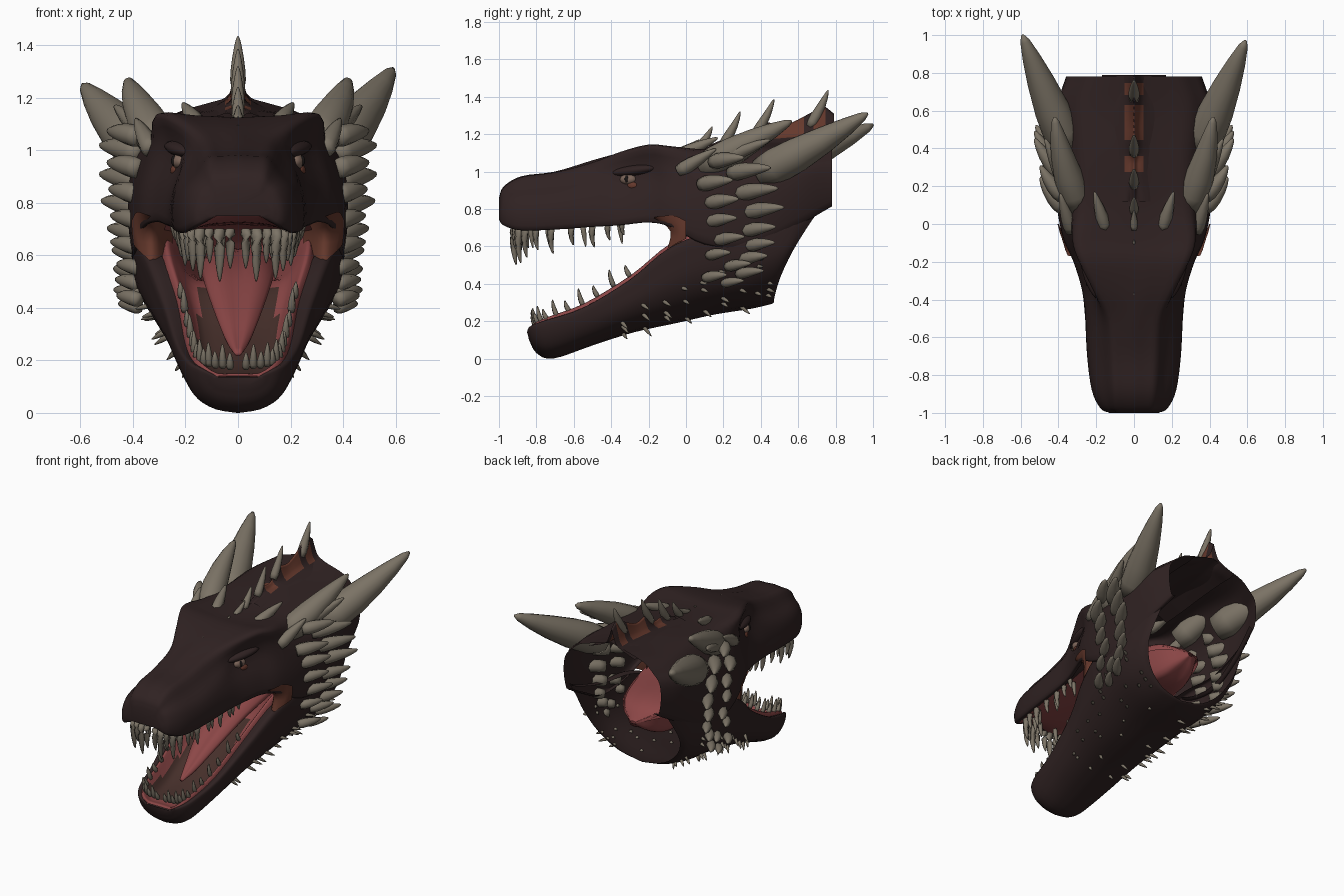
import bpy, bmesh, math, random
from mathutils import Vector as V, Matrix

if "Cube" in bpy.data.objects:
    bpy.data.objects.remove(bpy.data.objects["Cube"])
random.seed(4)

def material(name, col):
    m = bpy.data.materials.new(name)
    m.diffuse_color = (*col, 1)
    m.use_nodes = True
    m.node_tree.nodes["Principled BSDF"].inputs["Base Color"].default_value = m.diffuse_color
    return m

SKIN = material("dark_hide", (0.029, 0.016, 0.016))
BONE = material("horn_bone", (0.20, 0.172, 0.132))
PINK = material("mouth_pink", (0.26, 0.062, 0.062))
RUST = material("rust_membrane", (0.13, 0.04, 0.025))
FLOOR = material("mouth_floor", (0.06, 0.028, 0.023))
EYE = material("eye_amber", (0.2, 0.13, 0.10))
PUPIL = material("pupil_black", (0.01, 0.008, 0.008))

def finish(bm, name, mats):
    bmesh.ops.recalc_face_normals(bm, faces=bm.faces)
    for f in bm.faces:
        f.smooth = True
    me = bpy.data.meshes.new(name)
    bm.to_mesh(me)
    bm.free()
    for m in mats:
        me.materials.append(m)
    ob = bpy.data.objects.new(name, me)
    bpy.context.collection.objects.link(ob)
    return ob

def curve(pts, n):
    """Catmull-Rom through the points, n steps per span."""
    p = [V(q) for q in pts]
    p = [p[0] * 2 - p[1]] + p + [p[-1] * 2 - p[-2]]
    out = []
    for i in range(1, len(p) - 2):
        a, b, c, d = p[i - 1:i + 3]
        for k in range(n):
            t = k / n
            out.append(0.5 * (2 * b + (c - a) * t + (2 * a - 5 * b + 4 * c - d) * t * t
                              + (3 * b - a - 3 * c + d) * t ** 3))
    return out + [p[-2]]

def smooth_rows(rows, n=4, m=3):
    rows = [curve(r, m) for r in rows]
    cols = [curve(c, n) for c in zip(*rows)]
    return [list(r) for r in zip(*cols)]

def sheet(name, rows, mats, rule=None, cap=False, mirror=False):
    """Half rows run from the centre line outward; the other half is mirrored."""
    bm = bmesh.new()
    flip = lambda v: V((-v.x, v.y, v.z))
    sets = [rows, [[flip(v) for v in r] for r in rows]] if mirror else \
        [[[flip(v) for v in reversed(r[1:])] + list(r) for r in rows]]
    for s in sets:
        g = [[bm.verts.new(v) for v in r] for r in s]
        for a, b in zip(g, g[1:]):
            for i in range(len(a) - 1):
                f = bm.faces.new((a[i], a[i + 1], b[i + 1], b[i]))
                if rule:
                    f.material_index = rule(f.calc_center_median())
        if cap:
            bm.faces.new(g[0])
    return finish(bm, name, mats)

def add_spike(bm, base, tip, r, bend=(0, 0, 0), seg=8):
    a, c = V(base), V(tip)
    b = (a + c) / 2 + V(bend)
    rings = []
    for t, k in ((0, .85), (.15, 1), (.35, .95), (.6, .74), (.8, .5), (.95, .26), (1, .08)):
        p = a * (1 - t) ** 2 + b * 2 * t * (1 - t) + c * t * t
        d = ((b - a) * (1 - t) + (c - b) * t).normalized()
        q = d.to_track_quat('Z', 'Y')
        rings.append([bm.verts.new(p + q @ V((math.cos(w) * r * k, math.sin(w) * r * k, 0)))
                      for w in (2 * math.pi * i / seg for i in range(seg))])
    for u, v in zip(rings, rings[1:]):
        for i in range(seg):
            j = (i + 1) % seg
            bm.faces.new((u[i], u[j], v[j], v[i]))
    bm.faces.new(rings[0])
    bm.faces.new(rings[-1])

def spikes(name, items, mirror=True, seg=8):
    bm = bmesh.new()
    for base, tip, r, *bend in items:
        bend = bend[0] if bend else (0, 0, 0)
        for s in ((1, -1) if mirror else (1,)):
            add_spike(bm, *[(s * p[0], p[1], p[2]) for p in (base, tip)], r,
                      (s * bend[0], bend[1], bend[2]), seg)
    return finish(bm, name, [BONE])

# --- skull: y, top z, brow x/z, eye-line x/z, lip x/z
skull = [(-1, .86, .08, .85, .11, .80, .12, .745), (-.975, .92, .10, .91, .155, .84, .17, .715),
         (-.88, .975, .11, .965, .20, .85, .215, .69), (-.7, 1.0, .12, .99, .225, .86, .24, .695),
         (-.5, 1.06, .14, 1.04, .225, .9, .255, .71), (-.35, 1.10, .21, 1.10, .22, .95, .275, .72),
         (-.2, 1.125, .285, 1.14, .265, .98, .32, .735), (-.08, 1.12, .315, 1.13, .34, .95, .37, .71),
         (.1, 1.13, .29, 1.11, .385, .92, .40, .62), (.35, 1.16, .28, 1.12, .41, .95, .40, .60),
         (.6, 1.18, .29, 1.12, .41, 1.0, .38, .72), (.78, 1.21, .24, 1.14, .35, 1.03, .34, .82)]
rows = [[(0, y, zt), (wb * .55, y, zt * .5 + zb * .5), (wb, y, zb),
         ((wb + we) / 2 + (.01 if y > 0 else -.005), y, zb * .5 + ze * .5), (we, y, ze),
         ((we + wl) / 2 + .015, y, (ze + zl) / 2), (wl, y, zl), (wl - .035, y, zl + .005)]
        for y, zt, wb, zb, we, ze, wl, zl in skull]
sheet("skull", smooth_rows(rows), [SKIN], cap=True)

# --- palate, narrowing into the closed throat
pal = [(s[0] + .02, s[6] - .02 - max(0, s[0] + .4) * .22, s[7] - .004) for s in skull[:8]]
pal += [(.1, .27, .68), (.35, .20, .67), (.48, .13, .645), (.56, .02, .60)]
sheet("palate", smooth_rows([[(0, y, z + .04 * min(1, w * 6)), (w * .6, y, z + .03 * min(1, w * 6)), (w, y, z)]
                             for y, w, z in pal]), [PINK])

# --- lower jaw with an inward lip: lip y/z/x, mid x, keel y/z
jaw = [(-.85, .14, .09, .09, -.84, .10), (-.835, .17, .15, .15, -.80, .03), (-.76, .20, .195, .19, -.71, .0),
       (-.55, .27, .235, .23, -.5, .07), (-.3, .42, .28, .28, -.28, .14), (-.1, .58, .34, .34, -.05, .19),
       (.1, .66, .385, .38, .15, .235), (.35, .68, .40, .395, .34, .265), (.6, .76, .38, .385, .45, .29),
       (.74, .83, .345, .36, .47, .30)]
lip = (.015, .02, .025, .035, .05, .06, .05, .03, .02, .01)
rows = []
for (yt, zt, wt, wm, yb, zb), e in zip(jaw, lip):
    mix = lambda x, k: (x, yb + (yt - yb) * k ** 1.5, zb + (zt - zb) * k)
    rows.append([mix(0, 0), mix(wm * .45, .07), mix(wm * .8, .26), mix(wm * .98, .52), mix(wt + .005, .8),
                 mix(wt, 1), (wt - e, yt + .005, zt - .003)])
jaw_rows = smooth_rows(rows)
sheet("lower_jaw", jaw_rows, [SKIN], cap=True)

# --- gums and mouth floor
gum = [(j[0] + .01, j[1], j[2] - e + .004, d) for j, e, d in zip(jaw, lip, (.0, .02, .06, .09, .1, .1))]
gum += [(.1, .64, .28, .13), (.35, .64, .20, .15), (.48, .63, .13, .1), (.56, .60, .02, .01)]
floor_rule = lambda c: 1 if abs(c.x) < .15 and -.76 < c.y < -.1 else 0
sheet("gums", smooth_rows([[(0, y, z - d), (w * .55, y, z - d), (w * .78, y, z - d * .3),
                            (w * .93, y, z + d * .3), (w, y, z - .005)] for y, z, w, d in gum]), [PINK, FLOOR], floor_rule)

# --- tongue
ton = [(-.60, .225, .012, .008), (-.5, .275, .045, .025), (-.35, .37, .085, .035), (-.1, .50, .13, .045),
       (.15, .56, .14, .05), (.35, .58, .11, .05), (.48, .6, .04, .03)]
rows = [[(0, y, z + h * .8), (w * .6, y, z + h), (w, y, z), (w * .6, y, z - h), (0, y, z - h)] for y, z, w, h in ton]
sheet("tongue", smooth_rows(rows), [PINK], cap=True)

# --- membranes at the mouth corners, folding inside the cheek
sheet("cheek_membrane", smooth_rows([
    [(.25, .06, .72), (.25, .06, .66), (.25, .02, .58)],
    [(.335, -.17, .75), (.32, -.08, .68), (.315, -.10, .57)],
    [(.384, -.07, .765), (.383, -.045, .68), (.37, -.06, .61)],
    [(.405, .0, .735), (.404, .0, .69), (.398, .0, .64)]]), [RUST], mirror=True)

# --- crest ridge with rust panels between the spikes: y, ridge z, foot z
crest = [(.12, 1.14, 1.11), (.25, 1.19, 1.12), (.34, 1.19, 1.13), (.42, 1.26, 1.14), (.53, 1.25, 1.15),
         (.66, 1.31, 1.16), (.73, 1.35, 1.16), (.79, 1.31, 1.17)]
crest_rule = lambda c: 1 if abs(c.x) < .05 and (.28 < c.y < .36 or .45 < c.y < .64 or .69 < c.y < .75) else 0
sheet("crest_ridge", smooth_rows([[(0, y, z), (.018, y, z * .6 + f * .4), (.05, y, f + .03), (.17, y, f - .02)]
                                  for y, z, f in crest]), [SKIN, RUST], crest_rule)
spikes("crest_spikes", [((0, y, z), (0, y2, z2), r, (0, .01, -.01)) for y, z, y2, z2, r in (
    (-.03, 1.11, .07, 1.17, .02), (.06, 1.12, .14, 1.24, .024), (.2, 1.15, .29, 1.32, .026),
    (.37, 1.2, .47, 1.385, .027), (.66, 1.24, .76, 1.435, .03))]
    + [((0, y, 1.12 + y * .12 - .01), (0, y + .035, 1.145 + y * .12), .012) for y in (-.4, -.33, -.26, -.19, -.12)],
    mirror=False)

# --- great horns (slightly uneven) and second pair
for side, tip in (("left", (-.59, 1.0, 1.25)), ("right", (.59, .97, 1.31))):
    s = -1 if side == "left" else 1
    spikes(side + "_great_horn", [((s * .35, .40, .99), tip, .098, (0, -.01, -.025))], mirror=False, seg=16)
spikes("brow_horns", [((.29, .09, 1.02), (.42, .565, 1.27), .08, (.03, 0, .01))], seg=14)

# --- small crown spikes and cheek spikes: y, z, length, radius
spikes("crown_spikes", [((.15, -.03, 1.09), (.21, .17, 1.18), .035), ((.33, -.04, 1.0), (.39, .16, 1.12), .038),
                        ((.36, .2, 1.07), (.47, .45, 1.17), .04)])
cheek = [(.14, 1.05, .20, .042), (.08, .93, .20, .042), (.24, .99, .25, .045), (.28, .88, .25, .045),
         (.12, .83, .19, .04), (.32, .78, .24, .042), (.12, .73, .18, .036), (.31, .68, .2, .038),
         (.16, .63, .18, .034), (.33, .60, .17, .034), (.12, .55, .14, .03), (.30, .53, .16, .034),
         (.22, .49, .15, .03), (.10, .43, .14, .03), (.28, .45, .16, .03), (.2, .40, .13, .026)]
spikes("cheek_spikes", [((.375, y, z), (.375 + n * .6, y + n * .85, z + n * .12), r, (.02, 0, .01))
                        for y, z, n, r in cheek])

# --- thorns under the jaw, placed on its surface
thorns = []
for i in range(15, len(jaw_rows) - 4, 2):
    for j in random.sample(range(2, 11), 3):
        p = jaw_rows[i][j]
        d = V((p.x, .22, (p.z - .5) * .8)).normalized()
        thorns.append((p - d * .01, p + d * random.uniform(.035, .065), .011))
spikes("jaw_thorns", thorns, seg=6)

# --- teeth along both lips
up = curve([(.03, -.92, .70), (.11, -.91, .70), (.175, -.86, .70), (.205, -.72, .70), (.22, -.5, .715), (.245, -.34, .73)], 2)
size = (.15, .20, .13, .19, .16, .12, .14, .10, .12, .09, .07)
spikes("upper_teeth", [(p, (p.x * .98, p.y + .01, p.z - n), .012 + n * .055, (0, -.015, 0))
                       for p, n in zip(up, size)], seg=8)
inner = [(p.x * .88, p.y + .06, p.z) for p in up[1::2]]
spikes("inner_upper_teeth", [(p, (p[0], p[1] + .015, p[2] - .11), .016) for p in inner], seg=6)
low = curve([(.03, -.80, .17), (.11, -.795, .18), (.155, -.74, .205), (.18, -.55, .285), (.215, -.3, .44)], 3)
spikes("lower_teeth", [(p, (p.x * 1.03, p.y - .025, p.z + (.09 if i % 2 else .06)), .015, (0, -.01, 0))
                       for i, p in enumerate(low)], seg=6)

# --- eyes, pupils and lids
def ball(name, loc, scale, mat, turn=0, tilt=0):
    bm = bmesh.new()
    for s in (1, -1):
        mt = Matrix.Translation((s * loc[0], loc[1], loc[2])) @ Matrix.Rotation(s * turn, 4, 'Z') \
            @ Matrix.Rotation(tilt, 4, 'X') @ Matrix.Diagonal((*scale, 1))
        bmesh.ops.create_uvsphere(bm, u_segments=16, v_segments=10, radius=1, matrix=mt)
    return finish(bm, name, [mat])

ball("eyes", (.226, -.31, .958), (.026, .045, .028), EYE, -.3)
ball("pupils", (.244, -.318, .96), (.011, .01, .02), PUPIL, -.3)
ball("eye_corners", (.242, -.285, .924), (.014, .03, .02), RUST, -.3)
ball("brow_lids", (.222, -.28, 1.005), (.042, .13, .028), SKIN, -.35, .12)
